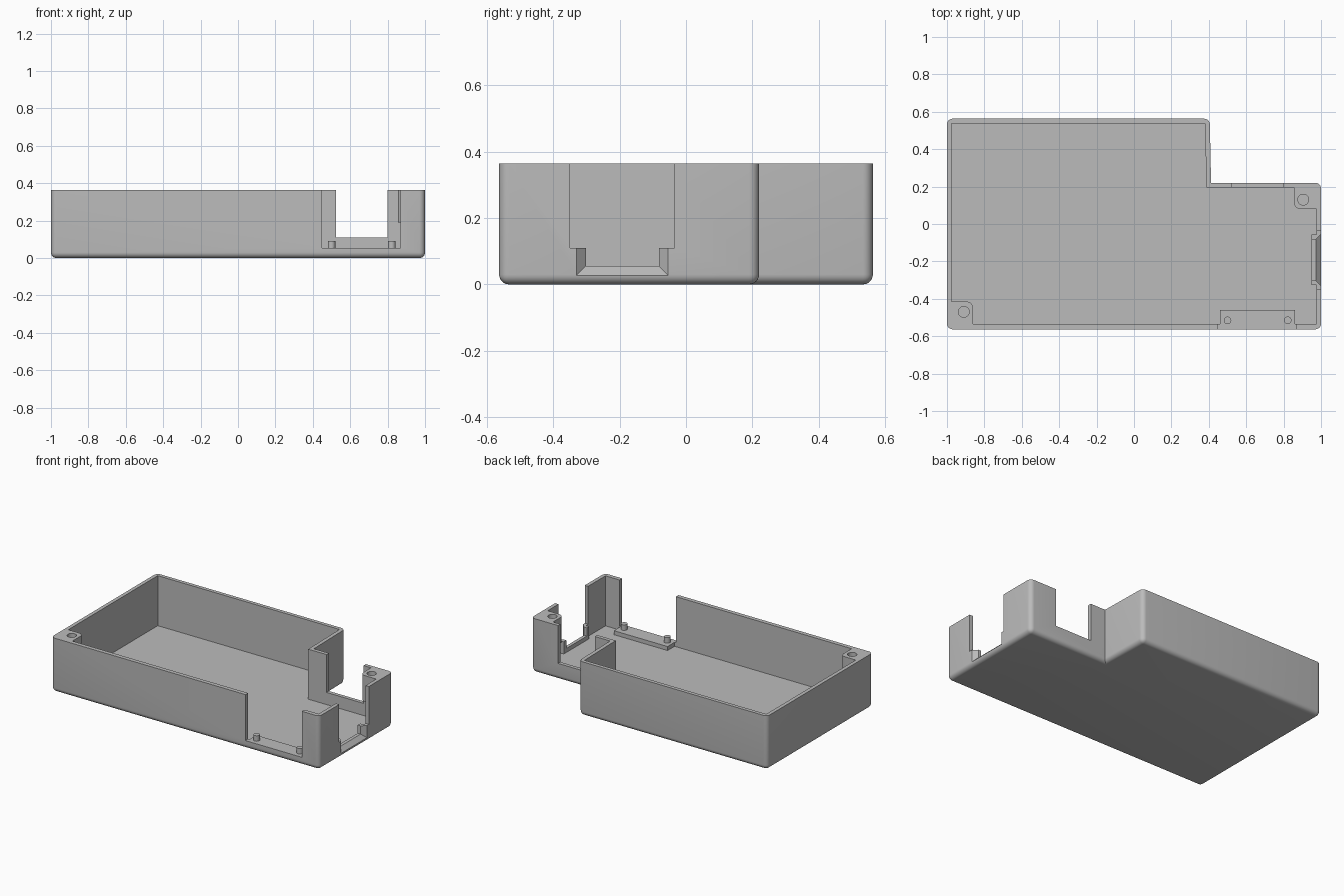
import bpy
import bmesh
import math
from mathutils import Vector

cube = bpy.data.objects.get("Cube")
if cube:
    bpy.data.objects.remove(cube, do_unlink=True)

HEIGHT, FLOOR, RADIUS = 0.365, 0.028, 0.03

grey = bpy.data.materials.new("plain grey")
grey.use_nodes = True
colour = (0.5, 0.5, 0.5, 1)
grey.diffuse_color = colour
grey.node_tree.nodes["Principled BSDF"].inputs["Base Color"].default_value = colour


def finish(bm, name):
    bmesh.ops.recalc_face_normals(bm, faces=bm.faces)
    mesh = bpy.data.meshes.new(name)
    bm.to_mesh(mesh)
    bm.free()
    mesh.materials.append(grey)
    obj = bpy.data.objects.new(name, mesh)
    bpy.context.collection.objects.link(obj)
    return obj


def prism(outline, z0, z1):
    bm = bmesh.new()
    face = bm.faces.new([bm.verts.new((x, y, z0)) for x, y in outline])
    top = bmesh.ops.extrude_face_region(bm, geom=[face])["geom"]
    moved = [v for v in top if isinstance(v, bmesh.types.BMVert)]
    bmesh.ops.translate(bm, verts=moved, vec=(0, 0, z1 - z0))
    bmesh.ops.recalc_face_normals(bm, faces=bm.faces)
    return bm


def box(name, x0, x1, y0, y1, z0, z1):
    return finish(prism([(x0, y0), (x1, y0), (x1, y1), (x0, y1)], z0, z1), name)


def cylinder(name, x, y, r, z0, z1):
    turn = [i * math.tau / 32 for i in range(32)]
    ring = [(x + r * math.cos(a), y + r * math.sin(a)) for a in turn]
    return finish(prism(ring, z0, z1), name)


def cut(target, cutter):
    mod = target.modifiers.new("cut", "BOOLEAN")
    mod.operation, mod.solver, mod.object = "DIFFERENCE", "EXACT", cutter
    bpy.context.view_layer.objects.active = target
    bpy.ops.object.modifier_apply(modifier=mod.name)
    bpy.data.objects.remove(cutter, do_unlink=True)


def smooth(obj):
    bpy.ops.object.select_all(action="DESELECT")
    obj.select_set(True)
    bpy.context.view_layer.objects.active = obj
    bpy.ops.object.shade_smooth_by_angle(angle=math.radians(30))


# Stepped tray: rounded convex corners and bottom edge, sharp rim
outer = [(-1, -0.563), (1, -0.563), (1, 0.22), (0.412, 0.22), (0.405, 0.563), (-1, 0.563)]
inner = [(-0.975, -0.535), (0.975, -0.535), (0.975, 0.195),
         (0.387, 0.195), (0.38, 0.538), (-0.975, 0.538)]
bm = prism(outer, 0, HEIGHT)
rounded = [e for e in bm.edges
           if min(v.co.z for v in e.verts) < 0.001
           and not all(abs(v.co.x - 0.412) < 0.001 for v in e.verts)]
bmesh.ops.bevel(bm, geom=rounded, offset=RADIUS, offset_type="OFFSET",
                segments=6, profile=0.5, affect="EDGES")
case = finish(bm, "case")
cut(case, finish(prism(inner, FLOOR, 0.5), "cavity_cutter"))

# Wall openings at the front, back and side
cut(case, box("front_cutter", 0.45, 0.87, -0.7, -0.53, 0.055, 0.5))
cut(case, box("back_cutter", 0.525, 0.8, 0.15, 0.3, 0.11, 0.5))
cut(case, box("side_cutter", 0.9, 1.1, -0.35, -0.035, 0.11, 0.5))


# Flared slot below the side opening
def flare_cutter():
    bm = bmesh.new()
    for x, grow in ((0.9, 0), (0.972, 0), (1.002, 0.03)):
        for y in (-0.302 - grow, -0.082 + grow):
            for z in (0.055 - grow, 0.2):
                bm.verts.new(Vector((x, y, z)))
    v = list(bm.verts)
    loops = [[v[i], v[i + 1], v[i + 3], v[i + 2]] for i in (0, 4, 8)]
    bm.faces.new(loops[0])
    bm.faces.new(loops[2])
    for a, b in zip(loops, loops[1:]):
        for i in range(4):
            j = (i + 1) % 4
            bm.faces.new((a[i], a[j], b[j], b[i]))
    return finish(bm, "flare_cutter")


cut(case, flare_cutter())
smooth(case)

# Thickened pad inside the side opening
pad = box("side_pad", 0.95, 0.975, -0.325, -0.055, FLOOR, 0.11)
cut(pad, flare_cutter())


# Screw posts with one rounded inner corner and a blind hole
def post(name, wall_x, wall_y, tip_x, tip_y, hole_x, hole_y):
    sx = 1 if wall_x > tip_x else -1
    sy = 1 if wall_y > tip_y else -1
    r = 0.035
    arc = [i * math.pi / 16 for i in range(9)]
    outline = [(wall_x, wall_y), (tip_x, wall_y)]
    outline += [(tip_x + sx * r * (1 - math.cos(a)),
                 tip_y + sy * r * (1 - math.sin(a))) for a in arc]
    outline.append((wall_x, tip_y))
    obj = finish(prism(outline, 0.19, HEIGHT), name)
    cut(obj, cylinder("hole_cutter", hole_x, hole_y, 0.029, 0.22, 0.5))
    smooth(obj)


post("back_screw_post", 0.975, 0.195, 0.855, 0.08, 0.905, 0.13)
post("front_screw_post", -0.975, -0.535, -0.86, -0.415, -0.91, -0.47)

# Ledge in the front opening with two locating pegs
box("front_ledge", 0.46, 0.86, -0.535, -0.46, FLOOR, 0.055)
for side, x in (("right", 0.5), ("left", 0.822)):
    smooth(cylinder(side + "_peg", x, -0.515, 0.02, 0.05, 0.092))
